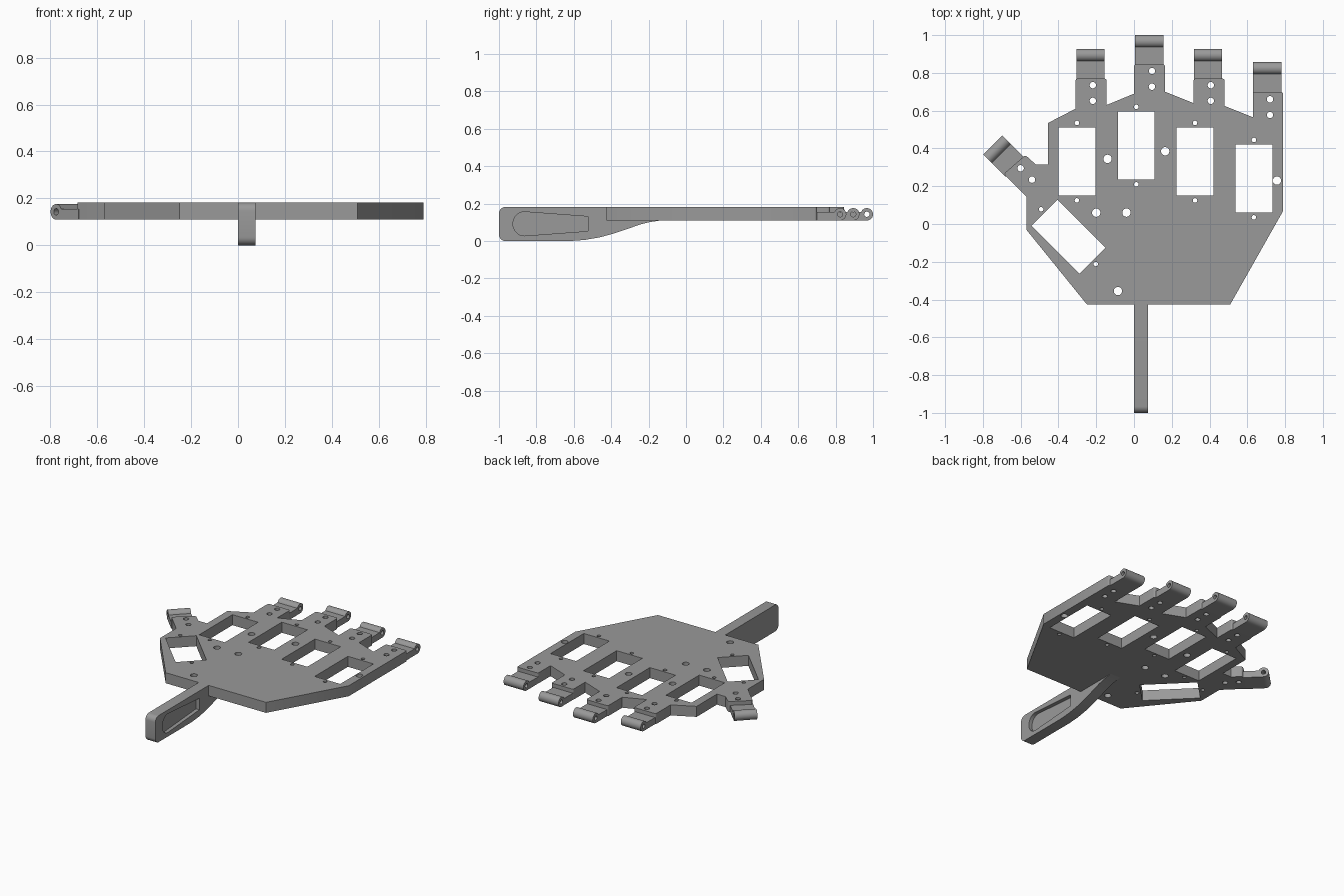
import bpy, bmesh
from math import sin, cos, pi, radians
from mathutils import Matrix, Vector

if "Cube" in bpy.data.objects:
    bpy.data.objects.remove(bpy.data.objects["Cube"], do_unlink=True)

grey = bpy.data.materials.new("plain grey")
grey.use_nodes = True
colour = (0.32, 0.32, 0.32, 1)
grey.diffuse_color = colour
grey.node_tree.nodes["Principled BSDF"].inputs["Base Color"].default_value = colour

BOTTOM, TOP = 0.11, 0.182


def arc(cx, cy, rx, ry, start, end, steps=10):
    angles = [radians(start + (end - start) * i / steps) for i in range(steps + 1)]
    return [(cx + rx * cos(a), cy + ry * sin(a)) for a in angles]


def circle(x, y, r):
    return arc(x, y, r, r, 0, 360, 24)[:-1]


def select_only(obj):
    bpy.ops.object.select_all(action="DESELECT")
    bpy.context.view_layer.objects.active = obj
    obj.select_set(True)


def prism(name, points, low, high, place=Matrix()):
    """Extrude a closed yz outline along x."""
    bm = bmesh.new()
    a = [bm.verts.new((low, *p)) for p in points]
    b = [bm.verts.new((high, *p)) for p in points]
    bm.faces.new(a[::-1])
    bm.faces.new(b)
    for i in range(len(a)):
        j = (i + 1) % len(a)
        bm.faces.new((a[i], a[j], b[j], b[i]))
    bm.transform(place)
    bmesh.ops.recalc_face_normals(bm, faces=bm.faces)
    mesh = bpy.data.meshes.new(name)
    bm.to_mesh(mesh)
    bm.free()
    mesh.materials.append(grey)
    obj = bpy.data.objects.new(name, mesh)
    bpy.context.collection.objects.link(obj)
    return obj


def cut(obj, cutter):
    """Subtract the cutter, apply it and drop the cutter."""
    mod = obj.modifiers.new("cut", "BOOLEAN")
    mod.operation, mod.solver, mod.object = "DIFFERENCE", "EXACT", cutter
    select_only(obj)
    bpy.ops.object.modifier_apply(modifier=mod.name)
    bpy.data.objects.remove(cutter, do_unlink=True)
    bpy.ops.object.shade_smooth_by_angle(angle=radians(30))


def plate(name, loops, low, high):
    """Filled flat curve: the first loop is the outline, the rest are holes."""
    curve = bpy.data.curves.new(name, "CURVE")
    curve.dimensions, curve.fill_mode = "2D", "BOTH"
    curve.extrude = (high - low) / 2
    for loop in loops:
        spline = curve.splines.new("POLY")
        spline.points.add(len(loop) - 1)
        for point, (x, y) in zip(spline.points, loop):
            point.co = (x, y, 0, 1)
        spline.use_cyclic_u = True
    curve.materials.append(grey)
    obj = bpy.data.objects.new(name, curve)
    bpy.context.collection.objects.link(obj)
    select_only(obj)
    bpy.ops.object.convert(target="MESH")
    obj = bpy.context.view_layer.objects.active
    bm = bmesh.new()
    bm.from_mesh(obj.data)
    bm.transform(Matrix.Translation((0, 0, (low + high) / 2)))
    bmesh.ops.remove_doubles(bm, verts=bm.verts, dist=1e-5)
    bmesh.ops.recalc_face_normals(bm, faces=bm.faces)
    bm.to_mesh(obj.data)
    bm.free()
    bpy.ops.object.shade_smooth_by_angle(angle=radians(30))


def round_corners(points, chosen, size):
    """Replace the chosen corners of an outline with small curves."""
    result = []
    for i, p in enumerate(points):
        if p not in chosen:
            result.append(p)
            continue
        c = Vector(p)
        before, after = Vector(points[i - 1]), Vector(points[(i + 1) % len(points)])
        a = c + (before - c).normalized() * size
        b = c + (after - c).normalized() * size
        for t in (0, 0.25, 0.5, 0.75, 1):
            result.append(tuple(a * (1 - t) ** 2 + c * 2 * t * (1 - t) + b * t ** 2))
    return result


# Palm outline with finger stubs
tips = [(0.79, 0.70), (0.63, 0.70), (0.48, 0.77), (0.315, 0.77), (0.165, 0.845),
        (0, 0.845), (-0.145, 0.77), (-0.31, 0.77), (-0.575, 0.365), (-0.69, 0.265)]
outline = [(-0.25, -0.425), (0.51, -0.425), (0.79, 0.07), *tips[0:2],
           (0.63, 0.565), (0.48, 0.625), *tips[2:4],
           (0.315, 0.64), (0.165, 0.70), *tips[4:6],
           (0, 0.69), (-0.145, 0.63), *tips[6:8],
           (-0.31, 0.61), (-0.455, 0.535), (-0.455, 0.315), (-0.52, 0.315), *tips[8:10],
           (-0.57, 0.145), (-0.57, -0.03)]
loops = [round_corners(outline, tips, 0.014)]

# Motor windows, each with a screw hole past either end
for x, y, turn in [(-0.302, 0.33, 0), (0.012, 0.415, 0), (0.323, 0.33, 0),
                   (0.635, 0.24, 0), (-0.347, -0.067, 45)]:
    spin = Matrix.Rotation(radians(turn), 2)
    centre = Vector((x, y))
    corners = [(-0.097, -0.18), (0.097, -0.18), (0.097, 0.18), (-0.097, 0.18)]
    loops.append([tuple(centre + spin @ Vector(c)) for c in corners])
    for side in (-1, 1):
        loops.append(circle(*(centre + spin @ Vector((0, side * 0.205))), 0.012))

# Screw hole pairs on the stubs, and larger mounting holes
for x, y in [(-0.218, 0.735), (0.095, 0.81), (0.407, 0.735), (0.72, 0.66)]:
    loops += [circle(x, y, 0.017), circle(x, y - 0.083, 0.017)]
loops += [circle(-0.6, 0.295, 0.017), circle(-0.54, 0.235, 0.017)]
loops += [circle(x, y, 0.022) for x, y in [(-0.14, 0.345), (0.165, 0.385), (0.757, 0.23),
                                           (-0.2, 0.06), (-0.04, 0.06), (-0.085, -0.355)]]
plate("palm_plate", loops, BOTTOM, TOP)


# Hinge knuckles: low tongue ending in a bored barrel
def knuckle(name, x, y, turn=0, width=0.15):
    r, cy, cz = 0.033, 0.124, 0.143
    place = Matrix.Translation((x, y, 0)) @ Matrix.Rotation(radians(turn), 4, "Z")
    body = [(-0.01, BOTTOM)] + arc(cy, cz, r, r, -90, 158, 24) + [(-0.01, 0.155)]
    obj = prism(name, body, -width / 2, width / 2, place)
    cut(obj, prism(name + "_bore", circle(cy, cz, 0.014), -0.2, 0.2, place))


knuckle("index_knuckle", -0.23, 0.77)
knuckle("middle_knuckle", 0.081, 0.843)
knuckle("ring_knuckle", 0.392, 0.77)
knuckle("little_knuckle", 0.706, 0.70)
knuckle("thumb_knuckle", -0.637, 0.308, 45, 0.143)

# Handle bar sweeping up under the palm
profile = (arc(-0.965, TOP - 0.035, 0.035, 0.035, 90, 180, 6)
           + arc(-0.965, 0.035, 0.035, 0.035, 180, 270, 6)
           + [(-0.62, 0), (-0.54, 0.006), (-0.46, 0.02), (-0.39, 0.039), (-0.326, 0.06),
              (-0.246, 0.088), (-0.2, 0.1), (-0.15, 0.108), (-0.12, 0.112),
              (-0.12, 0.15), (-0.42, 0.15), (-0.424, TOP)])
handle = prism("handle", profile, 0, 0.075)

# Grip recess on the left face of the handle
recess = arc(-0.865, 0.092, 0.06, 0.064, 90, 270, 16) + [(-0.525, 0.053), (-0.525, 0.131)]
cut(handle, prism("recess_cutter", recess, 0.05, 0.1))
